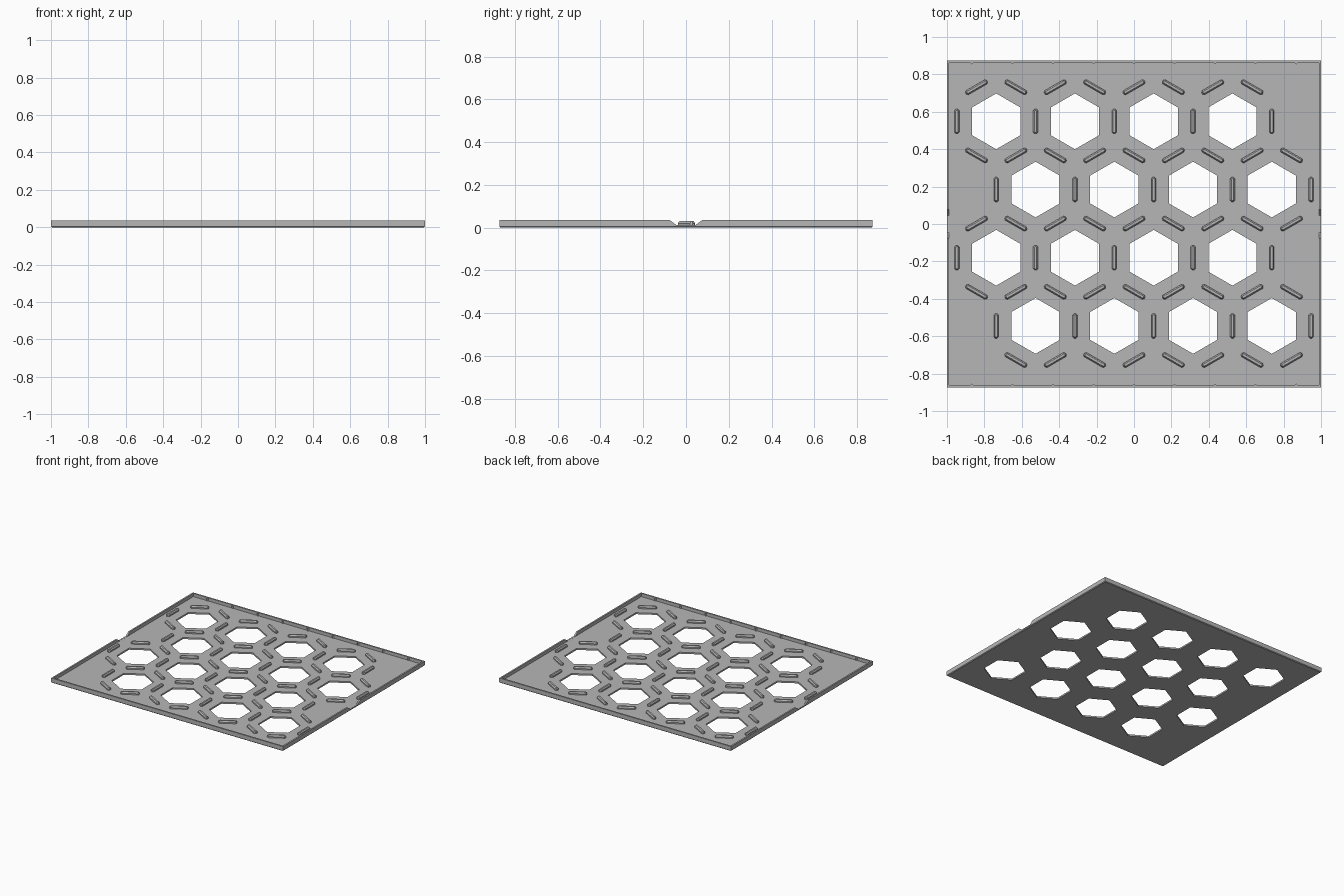
import bpy, bmesh
from math import radians, cos, sin, pi
from mathutils import Matrix, Vector

cube = bpy.data.objects.get("Cube")
if cube:
    bpy.data.objects.remove(cube, do_unlink=True)

grey = bpy.data.materials.new("mid_grey")
grey.use_nodes = True
grey.diffuse_color = (0.47, 0.47, 0.47, 1)
grey.node_tree.nodes["Principled BSDF"].inputs["Base Color"].default_value = grey.diffuse_color

HALF_X, HALF_Y, HEIGHT = 1.0, 0.873, 0.037
FLOOR, WALL, CHAMFER = 0.012, 0.012, 0.005
PITCH = 0.421
ROW = PITCH * cos(radians(30))


def make_object(name, bm):
    bmesh.ops.recalc_face_normals(bm, faces=bm.faces)
    mesh = bpy.data.meshes.new(name)
    bm.to_mesh(mesh)
    bm.free()
    mesh.materials.append(grey)
    obj = bpy.data.objects.new(name, mesh)
    bpy.context.collection.objects.link(obj)
    return obj


def loft(bm, rings, matrix=Matrix()):
    """Skin a stack of closed rings and cap both ends."""
    loops = [[bm.verts.new(matrix @ Vector(p)) for p in ring] for ring in rings]
    n = len(loops[0])
    for a, b in zip(loops, loops[1:]):
        for i in range(n):
            j = (i + 1) % n
            bm.faces.new((a[i], a[j], b[j], b[i]))
    bm.faces.new(loops[0][::-1])
    bm.faces.new(loops[-1])


def rectangle(inset, z):
    x, y = HALF_X - inset, HALF_Y - inset
    return [(-x, -y, z), (x, -y, z), (x, y, z), (-x, y, z)]


def rib_ring(half_width, half_length, z):
    """Long outline with clipped corners."""
    w, l, c = half_width, half_length, half_width * 0.6
    return [(-w, -l + c, z), (-w + c, -l, z), (w - c, -l, z), (w, -l + c, z),
            (w, l - c, z), (w - c, l, z), (-w + c, l, z), (-w, l - c, z)]


def cut(target, cutter):
    cutter.hide_render = True
    cutter.hide_set(True)
    mod = target.modifiers.new(cutter.name, "BOOLEAN")
    mod.operation = "DIFFERENCE"
    mod.solver = "EXACT"
    mod.object = cutter


# Shallow tray with a raised rim
bm = bmesh.new()
loft(bm, [rectangle(CHAMFER, 0), rectangle(0, CHAMFER), rectangle(0, HEIGHT),
          rectangle(WALL, HEIGHT), rectangle(WALL, FLOOR)])
tray = make_object("tray", bm)

# Staggered hexagon centres
centres = []
for row in range(4):
    shift = PITCH / 4 * (1 if row % 2 else -1)
    for col in range(4):
        centres.append(Vector(((col - 1.5) * PITCH + shift, (1.5 - row) * ROW + 0.002, 0)))

# Hexagonal openings
bm = bmesh.new()
for c in centres:
    ring = [(0.149 * sin(k * pi / 3), 0.149 * cos(k * pi / 3)) for k in range(6)]
    loft(bm, [[(x, y, z) for x, y in ring] for z in (-0.05, 0.05)], Matrix.Translation(c))
cut(tray, make_object("hexagon_cutter", bm))

# Sloped notches in the two short walls
bm = bmesh.new()
profile = [(-0.045, FLOOR + 0.001), (0.045, FLOOR + 0.001), (0.095, 0.05), (-0.095, 0.05)]
loft(bm, [[(x, y, z) for y, z in profile] for x in (-1.1, 1.1)])
cut(tray, make_object("notch_cutter", bm))

# Tapered ribs midway between neighbouring cells, shared ones built once
bm = bmesh.new()
used = set()
for c in centres:
    for k in range(6):
        spin = Matrix.Rotation(k * pi / 3, 4, "Z")
        p = c + spin @ Vector((PITCH / 2, 0, 0))
        key = (round(p.x, 2), round(p.y, 2))
        if key in used:
            continue
        used.add(key)
        loft(bm, [rib_ring(0.013, 0.066, FLOOR - 0.002), rib_ring(0.013, 0.066, 0.021),
                  rib_ring(0.006, 0.059, 0.031)], Matrix.Translation(p) @ spin)
make_object("ribs", bm)

# Small snap nubs inside the long walls
bm = bmesh.new()
for side in (-1, 1):
    y = side * (HALF_Y - WALL)
    for i in range(-4, 5):
        x = i * 0.2166
        ring = [(x - 0.01, y + side * 0.002), (x + 0.01, y + side * 0.002), (x, y - side * 0.008)]
        loft(bm, [[(px, py, z) for px, py in ring] for z in (FLOOR - 0.002, HEIGHT - 0.004)])
make_object("snap_nubs", bm)
